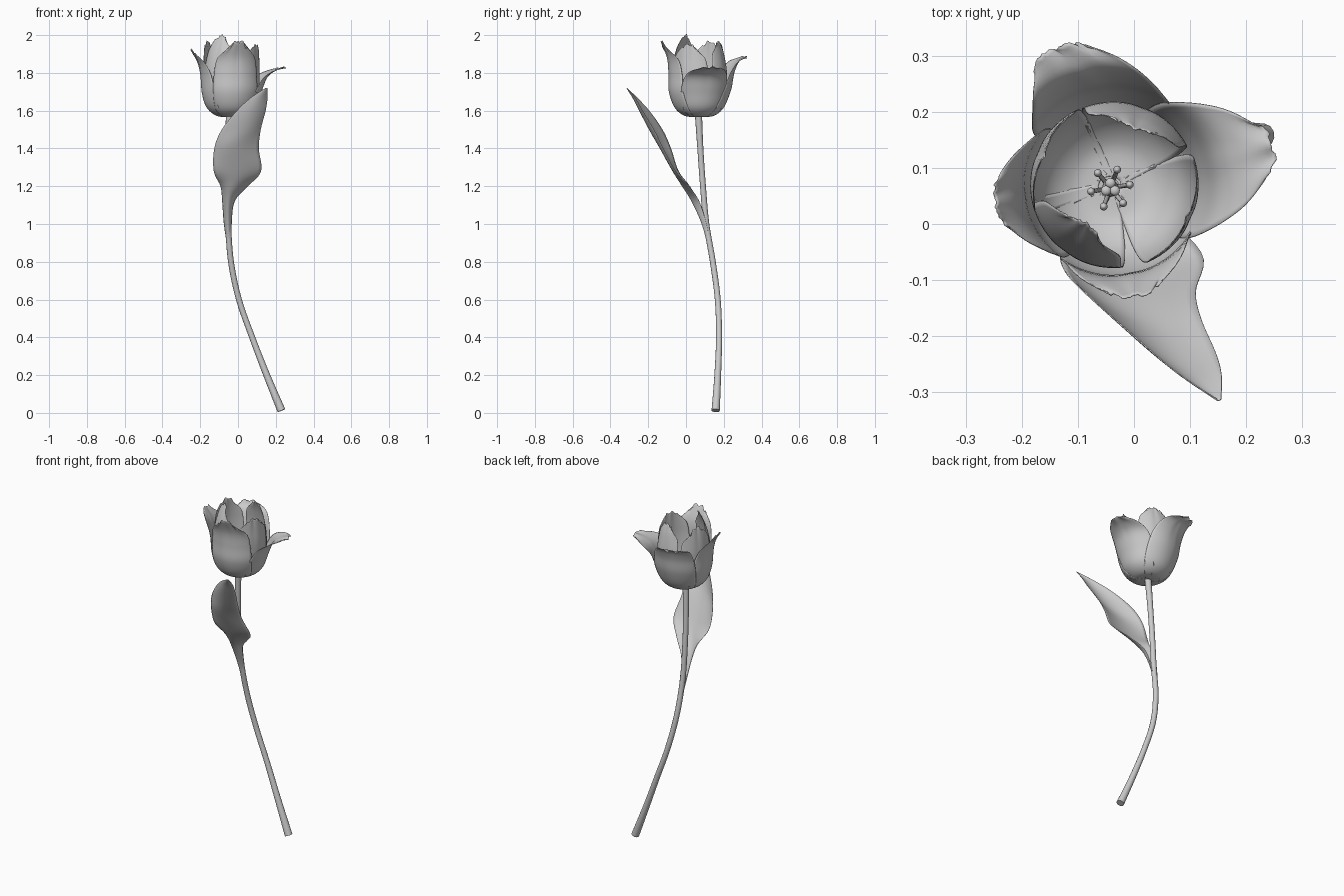
import bpy, math, random
from mathutils import Vector

if "Cube" in bpy.data.objects:
    bpy.data.objects.remove(bpy.data.objects["Cube"])

random.seed(4)
CX, CY = -0.036, 0.070          # flower axis


def sample(pts, t):
    """Smooth interpolation through a list of tuples, t in 0..1."""
    n = len(pts) - 1
    i = min(int(t * n), n - 1)
    f = t * n - i
    p = [Vector(pts[max(0, min(n, k))]) for k in (i - 1, i, i + 1, i + 2)]
    m1, m2 = (p[2] - p[0]) / 2, (p[3] - p[1]) / 2
    return (p[1] * (2*f**3 - 3*f**2 + 1) + m1 * (f**3 - 2*f**2 + f)
            + p[2] * (3*f**2 - 2*f**3) + m2 * (f**3 - f**2))


def sheet(name, func, nu, nv, thickness):
    """Thin smooth surface from func(u in -1..1, v in 0..1)."""
    verts = [func(2 * i / nu - 1, j / nv) for j in range(nv + 1) for i in range(nu + 1)]
    w = nu + 1
    faces = [(j*w + i, j*w + i + 1, (j+1)*w + i + 1, (j+1)*w + i)
             for j in range(nv) for i in range(nu)]
    me = bpy.data.meshes.new(name)
    me.from_pydata(verts, [], faces)
    me.shade_smooth()
    ob = bpy.data.objects.new(name, me)
    bpy.context.collection.objects.link(ob)
    mod = ob.modifiers.new("thickness", 'SOLIDIFY')
    mod.thickness = thickness
    mod.offset = 0
    return ob


def tube(name, pts, steps=40):
    """Round tube through (x, y, z, radius) points."""
    cu = bpy.data.curves.new(name, 'CURVE')
    cu.dimensions = '3D'
    cu.bevel_depth = 1.0
    cu.bevel_resolution = 4
    cu.use_fill_caps = True
    sp = cu.splines.new('POLY')
    sp.points.add(steps)
    for k, p in enumerate(sp.points):
        x, y, z, r = sample(pts, k / steps)
        p.co = (x, y, z, 1)
        p.radius = r
    sp.use_smooth = True
    ob = bpy.data.objects.new(name, cu)
    bpy.context.collection.objects.link(ob)
    return ob


def ball(name, loc, scale):
    bpy.ops.mesh.primitive_uv_sphere_add(segments=16, ring_count=10, radius=1, location=loc)
    ob = bpy.context.object
    ob.name = name
    ob.scale = scale
    bpy.ops.object.shade_smooth()
    return ob


# Stem
tube("stem", [(0.23, 0.157, 0.012, 0.022), (0.152, 0.168, 0.2, 0.018),
              (0.075, 0.175, 0.4, 0.016), (0.005, 0.168, 0.6, 0.0155),
              (-0.037, 0.142, 0.8, 0.0155), (-0.052, 0.108, 1.0, 0.0155),
              (-0.056, 0.09, 1.2, 0.0155), (-0.053, 0.076, 1.4, 0.016),
              (-0.045, 0.066, 1.58, 0.019)], 64)

# Leaf: each row is height, then left edge, midrib and right edge (x, y)
rows = [(0.88, -0.056, 0.130, -0.045, 0.116, -0.034, 0.130),
        (1.00, -0.074, 0.108, -0.054, 0.084, -0.034, 0.108),
        (1.12, -0.083, 0.065, -0.050, 0.030, -0.018, 0.070),
        (1.20, -0.092, 0.020, -0.030, -0.020, 0.052, 0.015),
        (1.28, -0.128, -0.040, -0.005, -0.070, 0.122, -0.055),
        (1.40, -0.125, -0.080, -0.020, -0.135, 0.110, -0.120),
        (1.50, -0.085, -0.125, 0.028, -0.192, 0.120, -0.170),
        (1.60, -0.005, -0.195, 0.070, -0.245, 0.146, -0.230),
        (1.67, 0.070, -0.260, 0.115, -0.283, 0.156, -0.270),
        (1.72, 0.147, -0.312, 0.150, -0.315, 0.155, -0.312)]


def leaf(u, v):
    z, lx, ly, mx, my, rx, ry = sample(rows, v)
    a, b, c = u * (u - 1) / 2, 1 - u * u, u * (u + 1) / 2
    return (a*lx + b*mx + c*rx, a*ly + b*my + c*ry, z)


sheet("leaf", leaf, 16, 48, 0.002)


# Petals
def petal(name, angle, twist, width, taper, base, upper):
    """upper: (radius, height) points above the cup base; twist turns the tip."""
    prof = [(0.012, 1.568), (0.075 * base, 1.573), (0.128 * base, 1.615)] + upper
    shape = [(i, w) for i, w in enumerate((0.14, 0.55, 0.88, 1.0) + taper)]
    nu = 20
    jag = [random.uniform(-0.02, 0.012) for _ in range(nu + 1)]

    def func(u, v):
        fade = max(0, (v - 0.75) / 0.25) ** 2
        k = round((u + 1) / 2 * nu)
        ve = v * (1 - 0.07 * fade * u * u) + jag[k] * fade
        r, z = sample(prof, max(0, min(1, ve)))
        hw = width * sample(shape, v)[1]
        bend = max(r, 0.03) * (1 + 0.3 * fade)
        t = u * hw / bend
        side = bend * math.sin(t)
        r -= bend * (1 - math.cos(t))
        # midrib groove and gentle ripple near the tip
        r -= 0.004 * math.exp(-(u / 0.15) ** 2) * max(0, v - 0.4) / 0.6
        z += 0.005 * fade * math.sin(u * 7 + angle)
        a = math.radians(angle + twist * v ** 3)
        ca, sa = math.cos(a), math.sin(a)
        return (CX + r * ca - side * sa, CY + r * sa + side * ca, z)

    sheet(name, func, nu, 32, 0.002)


flared, rounded = (0.90, 0.68, 0.38), (0.97, 0.82, 0.36)
outer = [(13, 0, 0.138, flared, [(0.160, 1.70), (0.190, 1.775), (0.235, 1.812), (0.294, 1.830)]),
         (98, 15, 0.140, flared, [(0.168, 1.71), (0.185, 1.80), (0.215, 1.865), (0.268, 1.885)]),
         (188, 0, 0.130, flared, [(0.154, 1.69), (0.163, 1.79), (0.180, 1.86), (0.216, 1.925)]),
         (281, 0, 0.132, rounded, [(0.160, 1.70), (0.162, 1.79), (0.170, 1.88), (0.205, 1.967)])]
inner = [(70, 0, 0.108, rounded, [(0.143, 1.69), (0.146, 1.80), (0.130, 1.90), (0.108, 1.967)]),
         (157, 0, 0.108, rounded, [(0.143, 1.69), (0.148, 1.80), (0.144, 1.89), (0.136, 1.967)]),
         (234, 0, 0.108, rounded, [(0.143, 1.69), (0.146, 1.80), (0.124, 1.91), (0.086, 2.00)]),
         (336, 0, 0.115, rounded, [(0.143, 1.69), (0.150, 1.79), (0.147, 1.88), (0.144, 1.95)])]
for i, p in enumerate(outer):
    petal(f"outer_petal_{i + 1}", *p[:4], 1.0, p[4])
for i, p in enumerate(inner):
    petal(f"inner_petal_{i + 1}", *p[:4], 0.93, p[4])

# Pistil with three-lobed stigma
PX, PY = -0.042, 0.064
tube("pistil", [(PX, PY, 1.575, 0.014), (PX, PY, 1.64, 0.015), (PX, PY, 1.71, 0.010)], 12)
for i in range(3):
    a = math.radians(90 + 120 * i)
    ball(f"stigma_lobe_{i + 1}", (PX + 0.009 * math.cos(a), PY + 0.009 * math.sin(a), 1.712),
         (0.009, 0.009, 0.007))

# Stamens
for i in range(6):
    a = math.radians(10 + 60 * i)
    c, s = math.cos(a), math.sin(a)
    tube(f"filament_{i + 1}", [(PX + r * c, PY + r * s, z, 0.004)
                               for r, z in ((0.012, 1.58), (0.022, 1.63), (0.034, 1.69))], 8)
    ball(f"anther_{i + 1}", (PX + 0.035 * c, PY + 0.035 * s, 1.698), (0.007, 0.007, 0.012))
